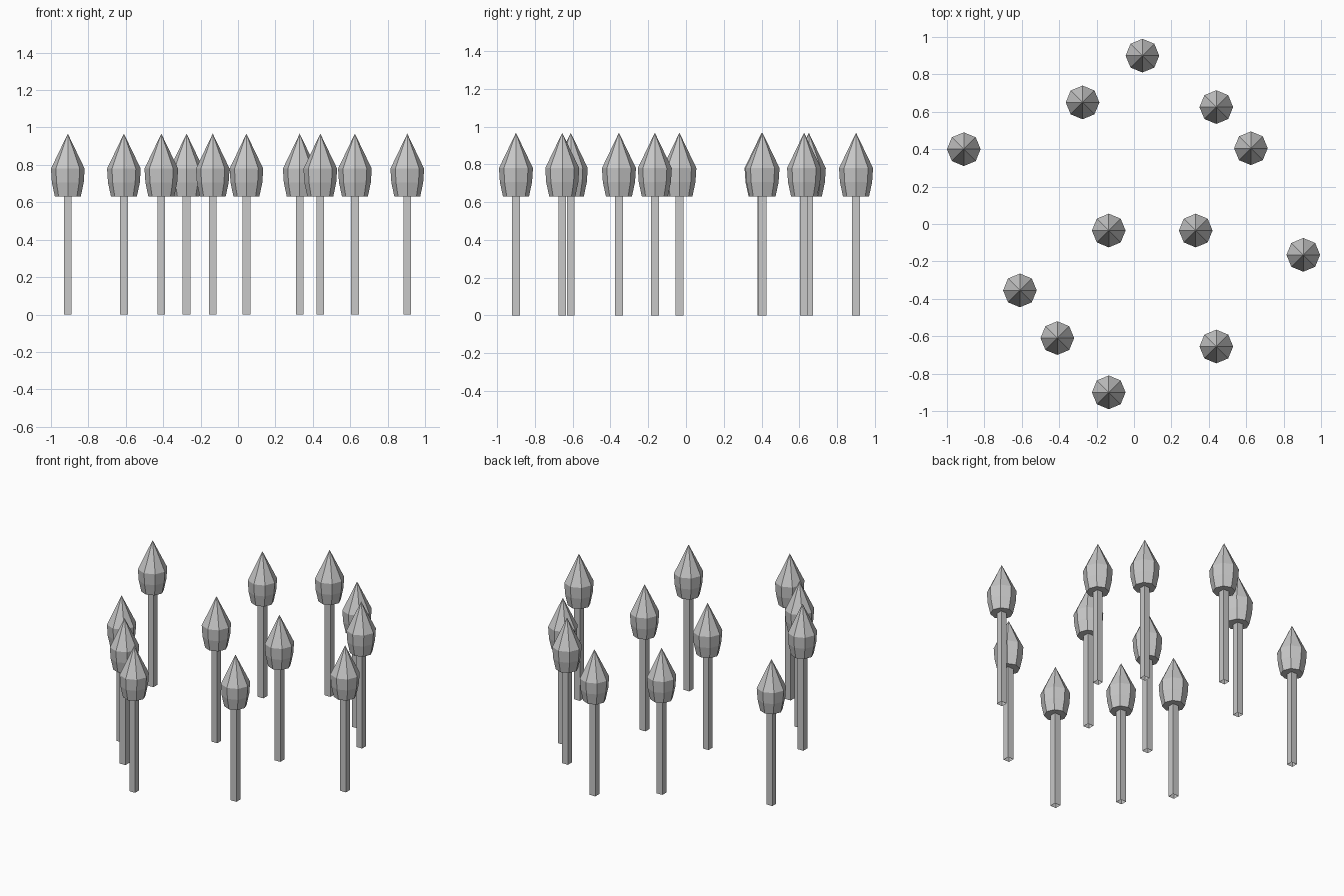
import bpy, bmesh, math

cube = bpy.data.objects.get("Cube")
if cube:
    bpy.data.objects.remove(cube, do_unlink=True)

# One plain grey for the whole grove
grey = bpy.data.materials.new("plain_grey")
grey.use_nodes = True
colour = (0.58, 0.58, 0.58, 1)
grey.diffuse_color = colour
grey.node_tree.nodes["Principled BSDF"].inputs["Base Color"].default_value = colour


def lathe(name, profile, sides, start=0.0, cap_bottom=True):
    """Flat-faced mesh from (radius, height) rings, bottom first; radius 0 is a tip."""
    bm = bmesh.new()
    rings = []
    for r, z in profile:
        if r == 0:
            rings.append([bm.verts.new((0, 0, z))])
            continue
        angles = [start + math.tau * i / sides for i in range(sides)]
        rings.append([bm.verts.new((r * math.cos(a), r * math.sin(a), z)) for a in angles])
    for low, high in zip(rings, rings[1:]):
        for i in range(sides):
            j = (i + 1) % sides
            if len(high) == 1:
                bm.faces.new((low[i], low[j], high[0]))
            else:
                bm.faces.new((low[i], low[j], high[j], high[i]))
    if cap_bottom:
        bm.faces.new(rings[0][::-1])
    mesh = bpy.data.meshes.new(name)
    bm.to_mesh(mesh)
    bm.free()
    mesh.materials.append(grey)
    return mesh


# Square trunk, open at the foot, and pointed eight-sided crown
TRUNK_HALF = 0.021
trunk_mesh = lathe("trunk", [(TRUNK_HALF * math.sqrt(2), 0), (TRUNK_HALF * math.sqrt(2), 0.63)],
                   4, math.pi / 4, cap_bottom=False)
crown_mesh = lathe("crown", [(0.069, 0.63), (0.085, 0.705), (0.09, 0.78), (0, 0.967)], 8)

# Tree positions on the ground
spots = [
    (0.045, 0.90), (-0.275, 0.65), (0.44, 0.625), (-0.91, 0.40),
    (0.625, 0.405), (-0.135, -0.035), (0.33, -0.035), (0.905, -0.165),
    (-0.61, -0.355), (-0.41, -0.61), (0.44, -0.655), (-0.135, -0.90),
]
for n, (x, y) in enumerate(spots, 1):
    for part, mesh in (("trunk", trunk_mesh), ("crown", crown_mesh)):
        obj = bpy.data.objects.new(f"tree_{n}_{part}", mesh)
        obj.location = (x, y, 0)
        bpy.context.collection.objects.link(obj)
